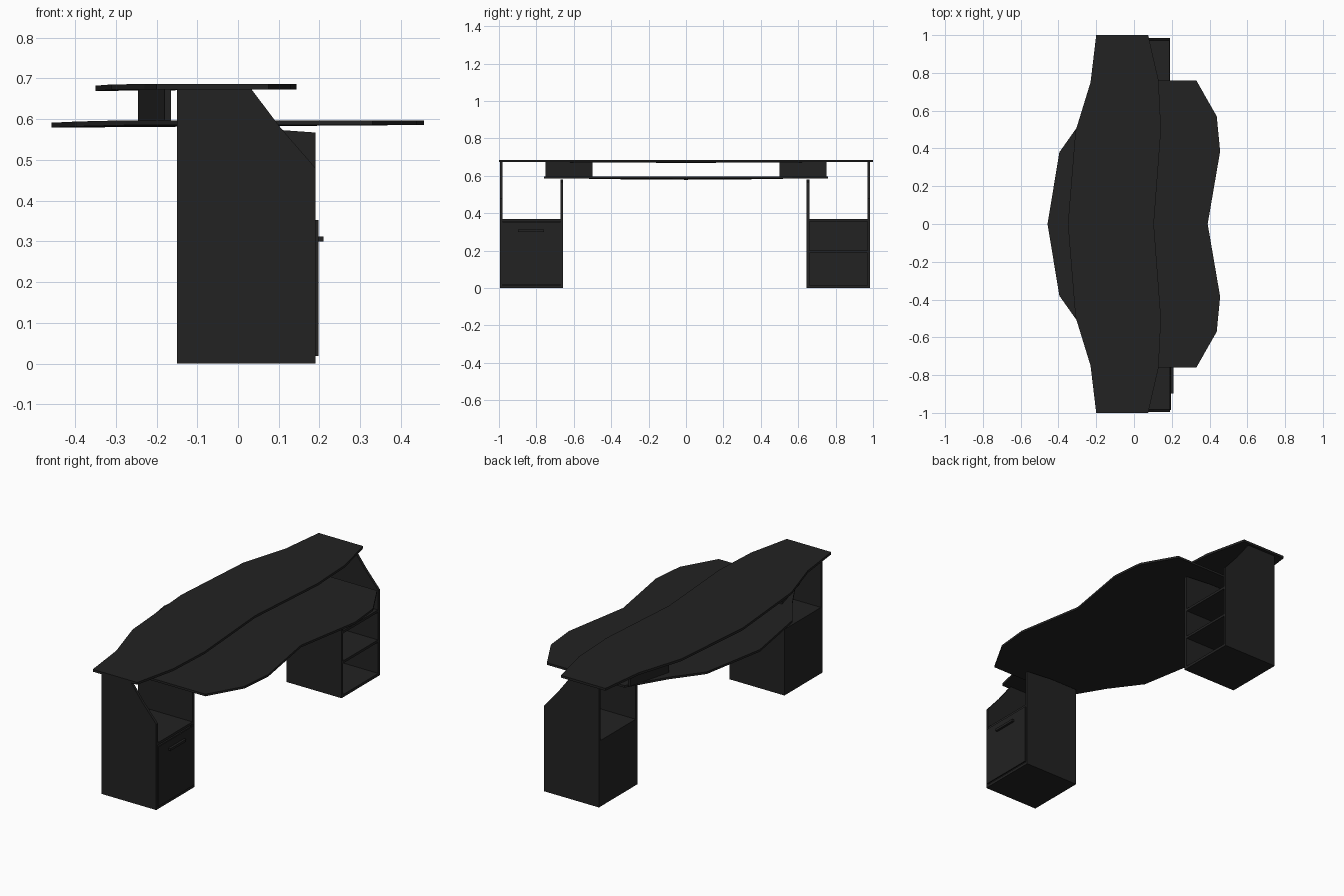
import bpy, bmesh
from mathutils import Vector

if "Cube" in bpy.data.objects:
    bpy.data.objects.remove(bpy.data.objects["Cube"])

black = bpy.data.materials.new("matte black")
black.diffuse_color = (0.016, 0.016, 0.016, 1)
black.use_nodes = True
black.node_tree.nodes["Principled BSDF"].inputs["Base Color"].default_value = black.diffuse_color


def prism(name, points, direction):
    """Extrude a closed outline of 3D points along a direction."""
    bm = bmesh.new()
    d = Vector(direction)
    low = [bm.verts.new(p) for p in points]
    top = [bm.verts.new(Vector(p) + d) for p in points]
    bm.faces.new(low)
    bm.faces.new(top)
    n = len(points)
    for i in range(n):
        j = (i + 1) % n
        bm.faces.new((low[i], low[j], top[j], top[i]))
    # split the many-sided outlines cleanly
    bmesh.ops.triangulate(bm, faces=[f for f in bm.faces if len(f.verts) > 4])
    bmesh.ops.recalc_face_normals(bm, faces=bm.faces)
    me = bpy.data.meshes.new(name)
    bm.to_mesh(me)
    bm.free()
    me.materials.append(black)
    ob = bpy.data.objects.new(name, me)
    bpy.context.collection.objects.link(ob)
    return ob


def box(name, x0, x1, y0, y1, z0, z1):
    return prism(name, [(x0, y0, z0), (x1, y0, z0), (x1, y1, z0), (x0, y1, z0)],
                 (0, 0, z1 - z0))


def board(name, half, z, thick):
    """Desk board from half an outline (x, y, drop), mirrored across y = 0."""
    pts = [(x, y, z - drop) for x, y, drop in half]
    pts += [(x, -y, z - drop) for x, y, drop in reversed(half) if y > 0]
    return prism(name, pts, (0, 0, thick))


# wavy desk boards: front middle round to back middle
board("upper_board", [(0.105, 0, 0), (0.143, 0.5, 0), (0.13, 0.76, 0), (0.075, 1, 0),
                      (-0.2, 1, 0), (-0.23, 0.75, 0), (-0.31, 0.49, 0.001),
                      (-0.35, 0, 0.004)], 0.673, 0.013)
board("lower_board", [(0.39, 0, 0), (0.456, 0.385, 0), (0.438, 0.57, 0), (0.33, 0.76, 0),
                      (-0.15, 0.76, 0), (-0.275, 0.55, 0), (-0.395, 0.38, 0.003),
                      (-0.458, 0, 0.006)], 0.585, 0.012)

# slanted risers between the boards
for side, s in (("left", -1), ("right", 1)):
    prism(f"{side}_riser", [(-0.245, s * 0.5, 0.596), (-0.23, s * 0.5, 0.596),
                            (-0.165, s * 0.75, 0.596), (-0.18, s * 0.75, 0.596)],
          (0, 0, 0.078))

# cabinets: side panels, shelves and back
outer = [(-0.15, 0), (0.19, 0), (0.19, 0.48), (0.105, 0.578), (0.033, 0.673), (-0.15, 0.673)]
inner = [(-0.15, 0), (0.19, 0), (0.19, 0.567), (0.105, 0.573), (0.03, 0.58), (-0.15, 0.58)]
T = 0.015
for side, out_y, in_y in (("left", -0.995, -0.672), ("right", 0.97, 0.645)):
    prism(f"{side}_outer_panel", [(x, out_y, z) for x, z in outer], (0, T, 0))
    prism(f"{side}_inner_panel", [(x, in_y, z) for x, z in inner], (0, T, 0))
    y0, y1 = min(out_y, in_y) + T, max(out_y, in_y)
    box(f"{side}_bottom", -0.15, 0.19, y0, y1, 0, T)
    box(f"{side}_top_shelf", -0.138, 0.188, y0, y1, 0.356, 0.37)
    box(f"{side}_back_panel", -0.15, -0.138, y0, y1, T, 0.37)

# open shelf on one side, door with handle on the other
box("right_middle_shelf", -0.138, 0.188, 0.66, 0.97, 0.188, 0.202)
box("door", 0.19, 0.197, -0.985, -0.667, 0.018, 0.352)
box("door_handle", 0.197, 0.21, -0.897, -0.758, 0.299, 0.312)
